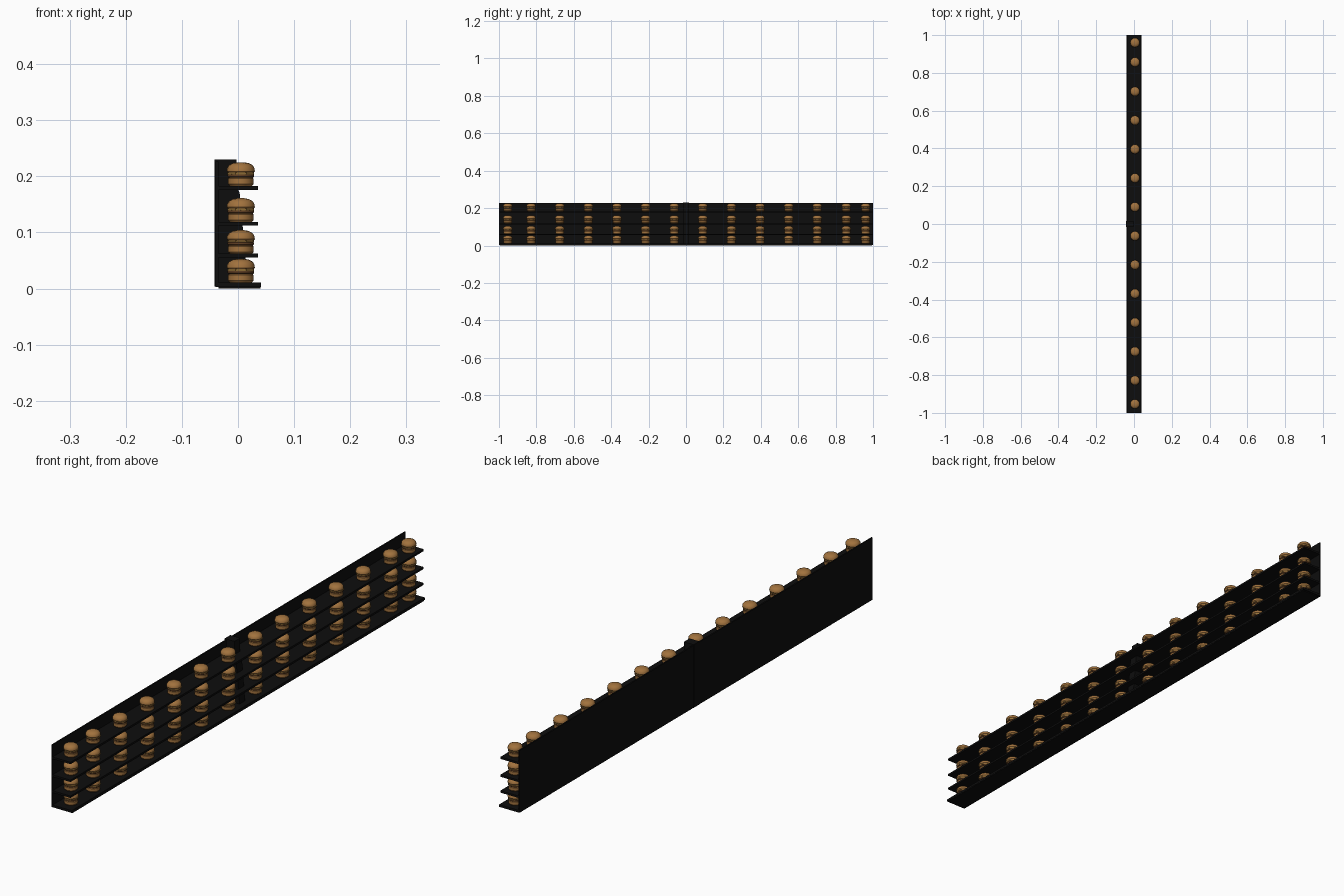
import bpy, bmesh, math

if "Cube" in bpy.data.objects:
    bpy.data.objects.remove(bpy.data.objects["Cube"])

def material(name, rgb):
    m = bpy.data.materials.new(name)
    m.diffuse_color = (*rgb, 1)
    m.use_nodes = True
    m.node_tree.nodes["Principled BSDF"].inputs["Base Color"].default_value = m.diffuse_color
    return m

black = material("black", (0.004, 0.004, 0.004))
bun = material("bun_brown", (0.36, 0.17, 0.048))
patty = material("patty_brown", (0.12, 0.05, 0.017))
filling = material("filling_tan", (0.30, 0.17, 0.04))
MATS = [bun, patty, filling]

def finish(name, bm, mats):
    bmesh.ops.recalc_face_normals(bm, faces=bm.faces)
    me = bpy.data.meshes.new(name)
    bm.to_mesh(me)
    bm.free()
    for m in mats:
        me.materials.append(m)
    ob = bpy.data.objects.new(name, me)
    bpy.context.collection.objects.link(ob)
    return ob

def prism(name, pts, y0, y1):
    """Extrude an x-z outline along y."""
    bm = bmesh.new()
    f = bm.faces.new([bm.verts.new((x, y0, z)) for x, z in pts])
    r = bmesh.ops.extrude_face_region(bm, geom=[f])
    vs = [v for v in r["geom"] if isinstance(v, bmesh.types.BMVert)]
    bmesh.ops.translate(bm, vec=(0, y1 - y0, 0), verts=vs)
    return finish(name, bm, [black])

def slab(name, x0, x1, z0, z1, y0=-1, y1=1):
    return prism(name, [(x0, z0), (x1, z0), (x1, z1), (x0, z1)], y0, y1)

# Back panel, base and shelves
slab("back_panel", -0.040, -0.035, 0.003, 0.226)
slab("base_shelf", -0.036, 0.041, 0.003, 0.011)
slab("base_plinth", -0.035, 0.040, 0.0, 0.003, -0.995, 0.995)
shelf_tops = [0.011, 0.062, 0.119, 0.183]
for i, z in enumerate(shelf_tops[1:]):
    slab(f"shelf_{i + 1}", -0.036, 0.036, z - 0.007, z)

# Tapered central support
prism("centre_support", [(-0.042, 0.004), (0.018, 0.004), (0.013, 0.06),
                         (0.003, 0.17), (-0.003, 0.184), (-0.003, 0.23), (-0.042, 0.23)], -0.016, 0.016)

def lathe(bm, profile, mat, n=16, wave=0):
    """Closed turned solid, optionally with a ruffled rim."""
    rings = []
    for r, z in profile:
        ring = []
        for k in range(n):
            a = 2 * math.pi * k / n
            q = r * (1 + wave * (1 if k % 2 else -1))
            ring.append(bm.verts.new((q * math.cos(a), q * math.sin(a), z)))
        rings.append(ring)
    faces = [bm.faces.new(rings[0][::-1]), bm.faces.new(rings[-1])]
    for a, b in zip(rings, rings[1:]):
        for k in range(n):
            j = (k + 1) % n
            faces.append(bm.faces.new((a[k], a[j], b[j], b[k])))
    for f in faces:
        f.material_index = mat

# One burger: bottom bun, patty, ruffled filling, domed top bun
bm = bmesh.new()
lathe(bm, [(0.020, 0), (0.0225, 0.003), (0.0225, 0.013), (0.021, 0.015)], 0)
lathe(bm, [(0.022, 0.015), (0.0235, 0.0165), (0.0235, 0.020), (0.022, 0.0215)], 1)
lathe(bm, [(0.024, 0.0205), (0.0245, 0.0235)], 2, wave=0.05)
lathe(bm, [(0.023, 0.0235), (0.025, 0.026), (0.0245, 0.031), (0.021, 0.037),
           (0.014, 0.0405), (0.006, 0.042)], 0)
burger = finish("burger", bm, MATS)
bpy.context.view_layer.objects.active = burger
burger.select_set(True)
bpy.ops.object.shade_smooth_by_angle(angle=math.radians(35))

# Rows of burgers on every shelf
ys = [-0.953, -0.828] + [-0.675 + 0.153 * i for i in range(10)] + [0.857, 0.96]
spots = [(y, z) for z in shelf_tops for y in ys]
for i, (y, z) in enumerate(spots):
    ob = burger if i == 0 else burger.copy()
    if i:
        ob.name = f"burger_{i}"
        bpy.context.collection.objects.link(ob)
    ob.location = (0.005, y, z)
